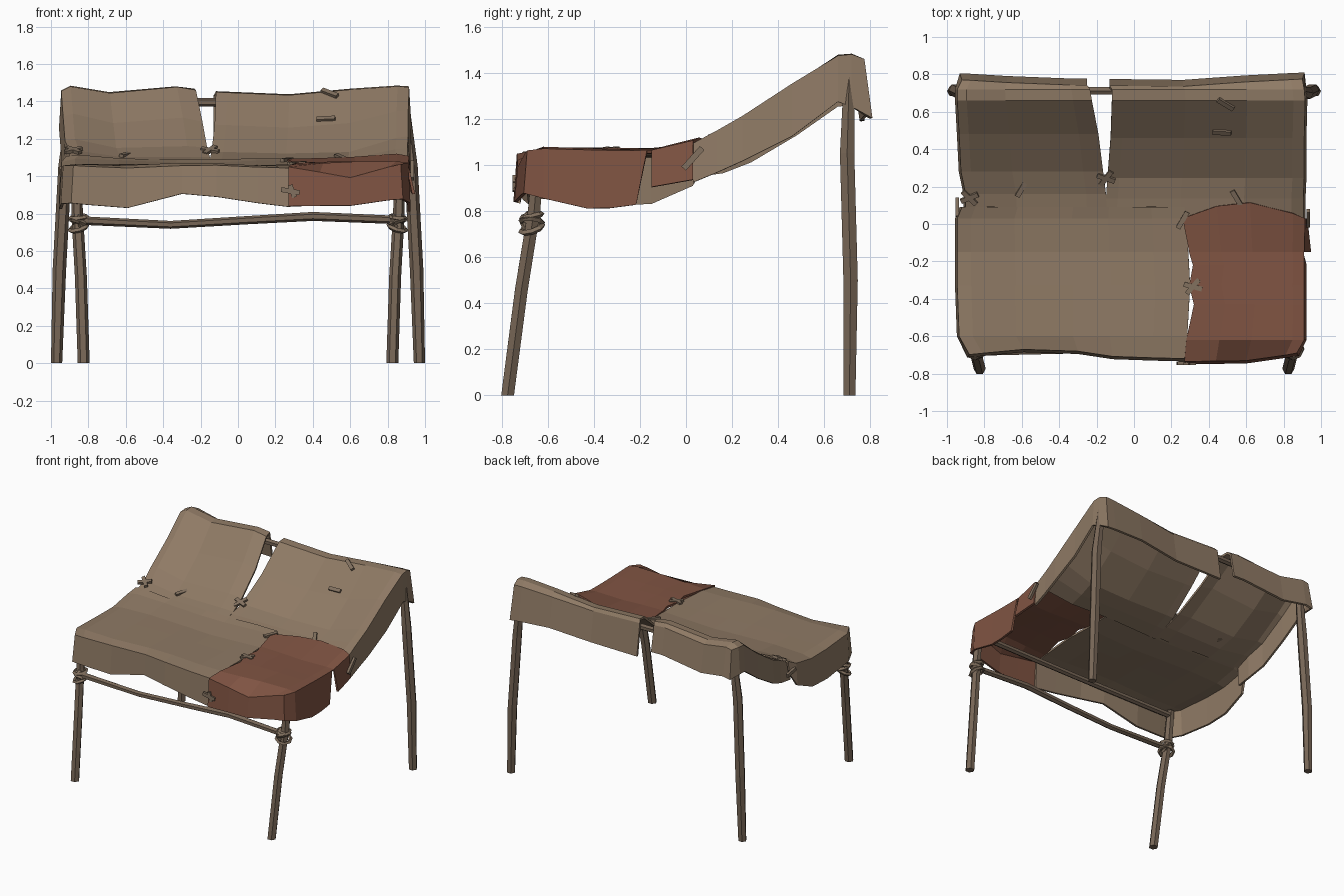
import bpy, bmesh, math
from mathutils import Vector, Matrix

if "Cube" in bpy.data.objects:
    bpy.data.objects.remove(bpy.data.objects["Cube"])


def material(name, rgb):
    m = bpy.data.materials.new(name)
    m.diffuse_color = (*rgb, 1)
    m.use_nodes = True
    m.node_tree.nodes["Principled BSDF"].inputs["Base Color"].default_value = m.diffuse_color
    return m


CLOTH = material("tan cloth", (0.275, 0.195, 0.130))
RED = material("rust red cloth", (0.215, 0.088, 0.055))
WOOD = material("brown wood", (0.185, 0.133, 0.093))
CORD = material("cord", (0.225, 0.165, 0.115))


def finish(bm, name, mat):
    me = bpy.data.meshes.new(name)
    bm.to_mesh(me)
    bm.free()
    me.materials.append(mat)
    ob = bpy.data.objects.new(name, me)
    bpy.context.collection.objects.link(ob)
    return ob


def lerp(table, v):
    if v <= table[0][0]:
        return table[0][1]
    for (a, p), (b, q) in zip(table, table[1:]):
        if v <= b:
            return p + (q - p) * (v - a) / (b - a)
    return table[-1][1]


# Canopy height: side profile, sag across the back, higher edges on the slope
PROFILE = [(-0.72, 1.045), (-0.6, 1.06), (-0.15, 1.055), (0.03, 1.075), (0.135, 1.10), (0.245, 1.135),
           (0.48, 1.30), (0.66, 1.465), (0.72, 1.47), (0.77, 1.445)]
EDGE = [(-0.15, 0.01), (0.03, 0.025), (0.24, 0.075), (0.46, 0.06), (0.66, 0.0)]
SAG = [(-0.96, 0.0), (-0.9, 0.02), (-0.57, -0.04), (-0.3, 0.02), (-0.2, -0.01),
       (0.28, -0.03), (0.6, 0.0), (0.9, 0.02)]
FRONT_Y = [(-0.9, 0.0), (-0.6, 0.03), (-0.3, 0.02), (-0.1, -0.01), (0.27, -0.02), (0.65, -0.015), (0.87, 0.025)]
BACK_Y = [(-0.9, 0.005), (-0.5, -0.02), (0.3, -0.03), (0.6, -0.005), (0.9, 0.01)]
DROPS = {  # hem length of each skirt: front/back by x, left/right by y
    "F": [(-0.9, 0.20), (-0.6, 0.215), (-0.3, 0.15), (0.0, 0.18), (0.27, 0.21), (0.6, 0.15), (0.9, 0.19)],
    "B": [(-0.9, 0.21), (-0.24, 0.19), (-0.13, 0.24), (0.5, 0.21), (0.93, 0.26)],
    "L": [(-0.7, 0.20), (-0.3, 0.22), (0.0, 0.20), (0.1, 0.08), (0.16, 0.17), (0.7, 0.20)],
    "R": [(-0.7, 0.20), (-0.4, 0.26), (-0.17, 0.23), (-0.15, 0.16), (0.03, 0.17), (0.24, 0.195), (0.45, 0.23),
          (0.66, 0.20), (0.77, 0.25)],
}
STEP = {"F": (0, -0.015), "B": (0, 0.035), "L": (-0.012, 0), "R": (0.012, 0)}


def height(x, y):
    k = min(max(y / 0.6, 0), 1)
    z = lerp(PROFILE, y) + lerp(SAG, x) * k
    z += 0.008 * math.sin(7 * x + 5 * y) * (1 - k)
    z += lerp(EDGE, y) * min(max((abs(x) - 0.6) / 0.3, 0), 1) * (1 if x > 0 else 0.45)
    if y < -0.68 and x > 0.3:
        z -= 0.07 * max(0, 1 - abs(x - 0.6) / 0.3)
    return z - 0.015 * max(0, (abs(x) - 0.88) / 0.07)


def panel(name, mat, rows, fracs, sides, lift=0.0, bump=0.0, tear=None):
    """Cloth sheet over rows of (y, left x, right x), with hanging skirts."""
    bm = bmesh.new()
    nx, ny = len(fracs), len(rows)
    i0, i1 = (-1 if "L" in sides else 0), (nx + 1 if "R" in sides else nx)
    j0, j1 = (-1 if "F" in sides else 0), (ny + 1 if "B" in sides else ny)
    grid = {}
    for i in range(i0, i1):
        for j in range(j0, j1):
            a, b = min(max(i, 0), nx - 1), min(max(j, 0), ny - 1)
            y, xl, xr = rows[b]
            x = xl + (xr - xl) * fracs[a]
            if b == ny - 1:
                y += bump * math.sin(math.pi * fracs[a])
            z = height(x, y) + lift
            if b == 0 and "F" in sides:
                y += lerp(FRONT_Y, x)
            if b == ny - 1 and "B" in sides:
                y += lerp(BACK_Y, x)
            if (a, b) != (i, j):
                edges = [s for s, on in (("L", a == 0), ("R", a == nx - 1), ("F", b == 0), ("B", b == ny - 1))
                         if on and s in sides]
                out = "L" if i < 0 else "R" if i >= nx else "F" if j < 0 else "B"
                if len(edges) > 1:
                    out = edges[-1]
                z -= lerp(DROPS[out], x if out in "FB" else y)
                for s in edges:
                    x += STEP[s][0]
                    y += STEP[s][1]
                if tear is not None and out == "R":
                    y -= 0.045 if j == tear else 0
                    x += 0.025 if j == tear + 1 else 0
            grid[i, j] = bm.verts.new((x, y, z))
    for i in range(i0, i1 - 1):
        for j in range(j0, j1 - 1):
            if (i < 0 or i >= nx - 1) and (j < 0 or j >= ny - 1):
                continue  # skirts meet at the corner
            if j == tear and i == nx - 1:
                continue  # slit in the skirt
            bm.faces.new([grid[i, j], grid[i + 1, j], grid[i + 1, j + 1], grid[i, j + 1]])
    bmesh.ops.delete(bm, geom=[v for v in bm.verts if not v.link_faces], context="VERTS")
    bmesh.ops.remove_doubles(bm, verts=bm.verts, dist=0.0005)
    ob = finish(bm, name, mat)
    m = ob.modifiers.new("thickness", "SOLIDIFY")
    m.thickness, m.offset = 0.016, -1


# Canopy panels
panel("front_cloth", CLOTH,
      [(-0.70, -0.88, 0.28), (-0.60, -0.935, 0.285), (-0.33, -0.945, 0.30), (-0.15, -0.945, 0.29),
       (0.03, -0.945, 0.28), (0.09, -0.92, 0.27)],
      [0, 0.06, 0.25, 0.5, 0.66, 0.85, 1], "FL", 0.004)
panel("red_patch", RED,
      [(-0.715, 0.27, 0.87), (-0.62, 0.28, 0.91), (-0.43, 0.32, 0.91), (-0.33, 0.295, 0.91),
       (-0.22, 0.315, 0.91), (-0.17, 0.30, 0.91), (-0.15, 0.295, 0.91), (0.03, 0.26, 0.915)],
      [0, 0.28, 0.55, 0.9, 1], "FR", 0.012, 0.085, 5)
panel("back_left_cloth", CLOTH,
      [(0.05, -0.90, -0.145), (0.16, -0.90, -0.15), (0.28, -0.925, -0.165), (0.48, -0.935, -0.19),
       (0.66, -0.945, -0.225), (0.72, -0.945, -0.235), (0.765, -0.92, -0.25)],
      [0, 0.07, 0.36, 0.86, 1], "LB", -0.002)
panel("back_right_cloth", CLOTH,
      [(0.03, -0.16, 0.905), (0.135, -0.15, 0.905), (0.245, -0.142, 0.91), (0.46, -0.125, 0.91),
       (0.66, -0.118, 0.915), (0.72, -0.118, 0.91), (0.765, -0.13, 0.90)],
      [0, 0.06, 0.38, 0.70, 0.94, 1], "RB", -0.002)


def pole(name, pts, radii, mat=WOOD, sides=6):
    bm = bmesh.new()
    pts = [Vector(p) for p in pts]
    rings = []
    for k, p in enumerate(pts):
        d = (pts[min(k + 1, len(pts) - 1)] - pts[max(k - 1, 0)]).normalized()
        u = d.cross(Vector((0, 1, 0.01))).normalized()
        if k == 0 and p.z == 0:  # cut flat on the ground
            u, w = Vector((-1, 0, 0)), Vector((0, -1, 0))
        else:
            w = d.cross(u)
        rings.append([bm.verts.new(p + radii[k] * (u * math.cos(t) + w * math.sin(t)))
                      for t in (2 * math.pi * s / sides for s in range(sides))])
    for a, b in zip(rings, rings[1:]):
        for s in range(sides):
            bm.faces.new([a[s], a[(s + 1) % sides], b[(s + 1) % sides], b[s]])
    bm.faces.new(rings[0][::-1])
    bm.faces.new(rings[-1])
    bmesh.ops.recalc_face_normals(bm, faces=bm.faces)
    finish(bm, name, mat)


def lashing(name, centre, tilt_x, tilt_y, radius=0.046):
    bpy.ops.mesh.primitive_torus_add(major_segments=8, minor_segments=4, major_radius=radius, minor_radius=0.013,
                                     location=centre, rotation=(tilt_x, tilt_y, 0))
    ob = bpy.context.object
    ob.name = name
    ob.data.materials.append(CORD)


# Legs and cord lashings
for s, side in ((-1, "left"), (1, "right")):
    pole(f"front_leg_{side}", [(s * 0.825, -0.775, 0), (s * 0.84, -0.715, 0.46), (s * 0.86, -0.66, 0.8),
                               (s * 0.865, -0.64, 1.035)], [0.032, 0.032, 0.031, 0.028])
    pole(f"back_leg_{side}", [(s * 0.97, 0.71, 0), (s * 0.955, 0.715, 0.5), (s * 0.925, 0.70, 1.05),
                              (s * 0.885, 0.71, 1.42)], [0.03, 0.036, 0.036, 0.026])
    for n, (dz, tx, ty) in enumerate(((-0.03, 0.3, 0.3), (0.0, -0.1, -0.35), (0.025, 0.2, 0.1))):
        lashing(f"lashing_{side}_{n}", (s * 0.852, -0.67, 0.755 + dz), tx, s * ty, 0.049 - 0.003 * n)
    lashing(f"lashing_bar_{side}", (s * 0.84, -0.675, 0.755), 0.2, 1.3, 0.036)

# Cross bars
pole("front_bar", [(-0.88, -0.685, 0.765), (-0.36, -0.675, 0.74), (0.05, -0.68, 0.765), (0.4, -0.675, 0.785),
                   (0.88, -0.685, 0.765)], [0.023, 0.021, 0.022, 0.024, 0.022])
pole("front_top_bar", [(-0.88, -0.64, 1.0), (0, -0.645, 1.0), (0.88, -0.64, 1.0)], [0.022] * 3)
pole("back_bar", [(-0.9, 0.71, 1.395), (0, 0.712, 1.395), (0.9, 0.71, 1.395)], [0.023] * 3)


# Cord stitches holding the panels together
def stitch(name, loc, normal, angle, length=0.10):
    n = Vector(normal).normalized()
    u = Vector((1, 0, 0)) if abs(n.x) < 0.8 else Vector((0, 1, 0))
    u = (u - n * u.dot(n)).normalized()
    w = n.cross(u)
    a = math.radians(angle)
    d = u * math.cos(a) + w * math.sin(a)
    e = n.cross(d)
    rot = Matrix((d, e, n)).transposed().to_4x4()
    bm = bmesh.new()
    bmesh.ops.create_cube(bm, size=1, matrix=Matrix.Translation(Vector(loc)) @ rot
                          @ Matrix.Diagonal((length, 0.026, 0.018, 1)))
    finish(bm, name, CORD)


def top_stitch(name, x, y, angle, length=0.10):
    h = 0.03
    n = ((height(x - h, y) - height(x + h, y)) / (2 * h), (height(x, y - h) - height(x, y + h)) / (2 * h), 1)
    stitch(name, (x, y, height(x, y) + 0.008), n, angle, length)


for k, (x, y, ang) in enumerate(((-0.88, 0.14, -45), (-0.88, 0.14, 25), (-0.6, 0.19, 60), (-0.15, 0.245, -20),
                                 (-0.15, 0.245, 55), (0.26, 0.02, 60), (0.55, 0.135, -60), (0.315, -0.335, -15),
                                 (0.315, -0.335, 50), (0.47, 0.49, 0), (0.49, 0.64, -35))):
    top_stitch(f"stitch_{k}", x, y, ang)
stitch("front_stitch_a", (0.28, -0.745, 0.92), (0, -1, 0), -10)
stitch("front_stitch_b", (0.29, -0.745, 0.92), (0, -1, 0), -70, 0.07)
stitch("side_stitch", (0.932, 0.03, 1.03), (1, 0, 0), 48, 0.12)
stitch("left_side_stitch", (-0.945, 0.09, 1.03), (-1, 0, 0), 10, 0.10)
